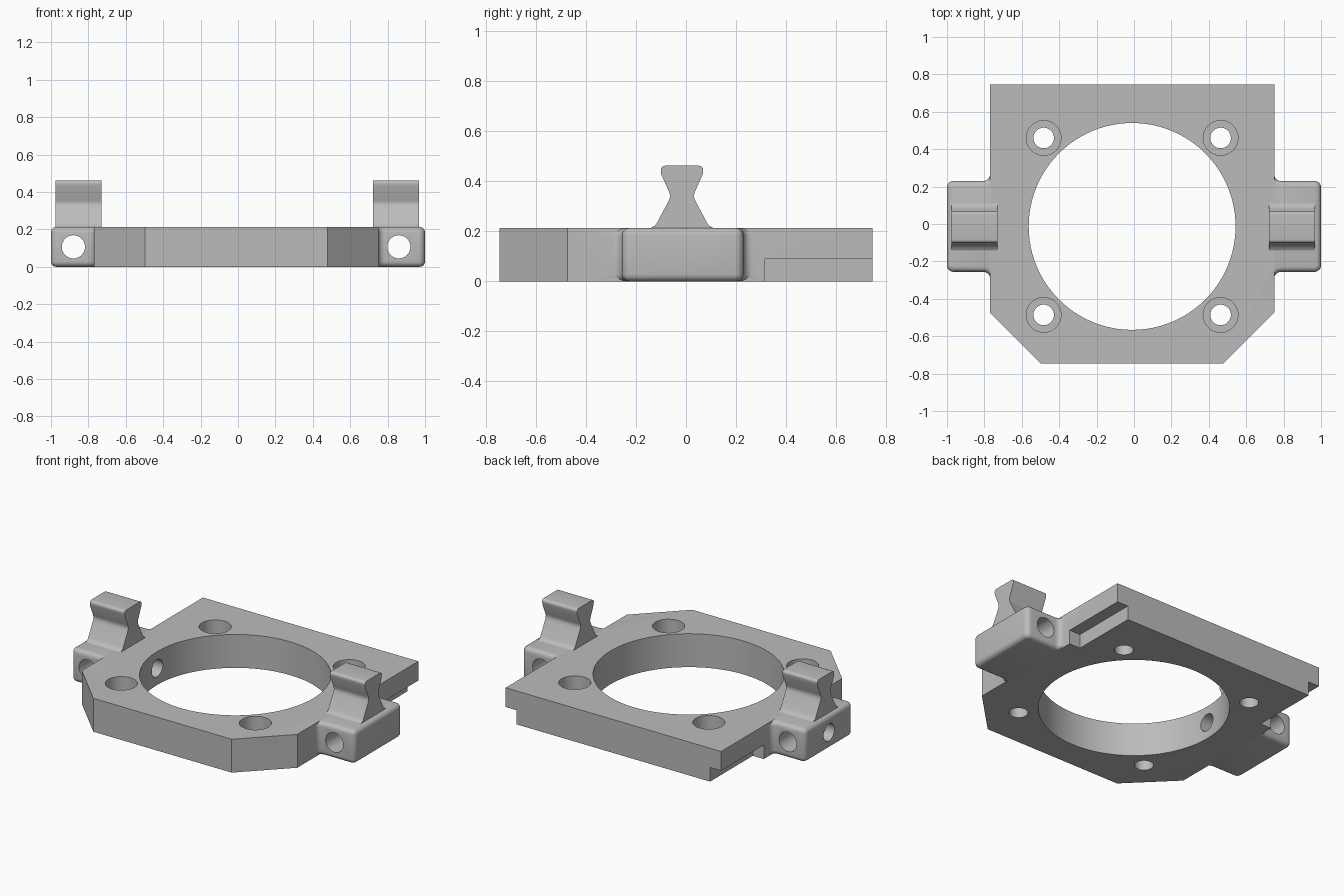
import bpy, bmesh
from math import sin, cos, pi, radians
from mathutils import Vector

cube = bpy.data.objects.get("Cube")
if cube:
    bpy.data.objects.remove(cube, do_unlink=True)

grey = bpy.data.materials.new("plain grey")
grey.use_nodes = True
colour = (0.5, 0.5, 0.5, 1)
grey.diffuse_color = colour
grey.node_tree.nodes["Principled BSDF"].inputs["Base Color"].default_value = colour

CX, CY = -0.01, -0.013        # centre of the bore and of the two ears
TOP = 0.213                   # plate thickness
MID = 0.107                   # height of the cross holes
AXES = {"x": lambda a, b, d: (d, a, b),
        "y": lambda a, b, d: (a, d, b),
        "z": lambda a, b, d: (a, b, d)}


def prism(name, outline, axis, lo, hi, round_rim=0):
    """Extrude a 2D outline along an axis, optionally rounding both rims."""
    place = AXES[axis]
    bm = bmesh.new()
    face = bm.faces.new([bm.verts.new(place(a, b, lo)) for a, b in outline])
    new = bmesh.ops.extrude_face_region(bm, geom=[face])["geom"]
    shift = Vector(place(0, 0, hi - lo))
    bmesh.ops.translate(bm, vec=shift, verts=[v for v in new if isinstance(v, bmesh.types.BMVert)])
    bmesh.ops.recalc_face_normals(bm, faces=bm.faces)
    if round_rim:
        rim = [e for e in bm.edges if abs((e.verts[0].co - e.verts[1].co).dot(shift)) < 1e-7]
        bmesh.ops.bevel(bm, geom=rim, offset=round_rim, segments=4, profile=0.5, affect="EDGES")
    mesh = bpy.data.meshes.new(name)
    bm.to_mesh(mesh)
    bm.free()
    mesh.materials.append(grey)
    obj = bpy.data.objects.new(name, mesh)
    bpy.context.collection.objects.link(obj)
    return obj


def arc(a, b, r, start, end, n=6):
    angles = [radians(start + (end - start) * i / n) for i in range(n + 1)]
    return [(a + r * cos(t), b + r * sin(t)) for t in angles]


def circle(a, b, r, n=48):
    return arc(a, b, r, 0, 360, n)[:-1]


def combine(target, other, operation):
    mod = target.modifiers.new("join", "BOOLEAN")
    mod.operation, mod.solver, mod.object = operation, "EXACT", other
    bpy.context.view_layer.objects.active = target
    bpy.ops.object.modifier_apply(modifier=mod.name)
    bpy.data.objects.remove(other, do_unlink=True)


def cut(outline, axis, lo, hi):
    combine(body, prism("cutter", outline, axis, lo, hi), "DIFFERENCE")


def rect(x0, x1, y0, y1):
    return [(x0, y0), (x1, y0), (x1, y1), (x0, y1)]


# Plate with two clipped front corners
W, H, C = 0.76, 0.746, 0.272
body = prism("bracket_body", [(CX - W, H), (CX - W, C - H), (CX - W + C, -H),
                              (CX + W - C, -H), (CX + W, C - H), (CX + W, H)], "z", 0, TOP)

# Rounded side ears, blended into the plate by small fillets
half, r, tip = 0.243, 0.035, 1.0
for side in (-1, 1):
    wall = W + side * CX
    upper = [(0.66, half + r)] + arc(wall + r, half + r, r, 180, 270) \
        + arc(tip - r, half - r, r, 90, 0)
    outline = upper + [(a, -b) for a, b in reversed(upper)]
    ear = prism("ear", [(side * a, CY + b) for a, b in outline], "z", 0, TOP, 0.028)
    combine(body, ear, "UNION")

# Large bore, counterbored screw holes, and edge rebates
cut(circle(CX, CY, 0.553, 96), "z", -0.1, 0.4)
for sx in (-1, 1):
    for sy in (-1, 1):
        x, y = CX + sx * 0.473, CY + sy * 0.473
        cut(circle(x, y, 0.055), "z", -0.1, 0.4)
        cut(circle(x, y, 0.093), "z", 0.09, 0.4)
    inner, outer = CX + sx * (W - 0.078), CX + sx * (W + 0.05)
    cut(rect(min(inner, outer), max(inner, outer), 0.315, 0.9), "z", -0.1, 0.09)
    # Front-to-back hole in each ear
    cut(circle(CX + sx * 0.87, MID, 0.062), "y", -0.4, 0.3)

# Single cross hole from the outer side into the bore
cut(circle(CY, MID, 0.055), "x", -1.1, -0.4)

# Waisted clips standing on the ears
edge = [(0.125, 0.2), (0.125, TOP), (0.108, 0.222), (0.1, 0.234), (0.055, 0.318),
        (0.049, 0.332), (0.048, 0.342), (0.051, 0.356), (0.083, 0.428)]
edge += arc(0.068, 0.445, 0.017, -25, 90)
profile = [(CY - 0.003 + a, b) for a, b in edge] + [(CY - 0.003 - a, b) for a, b in reversed(edge)]
parts = [body]
for name, x in (("right_clip", -0.852), ("left_clip", 0.844)):
    parts.append(prism(name, profile, "x", x - 0.123, x + 0.123))

# Smooth the curved faces and keep crisp edges
bpy.ops.object.select_all(action="DESELECT")
for part in parts:
    part.select_set(True)
bpy.context.view_layer.objects.active = body
bpy.ops.object.shade_smooth_by_angle(angle=radians(30))
